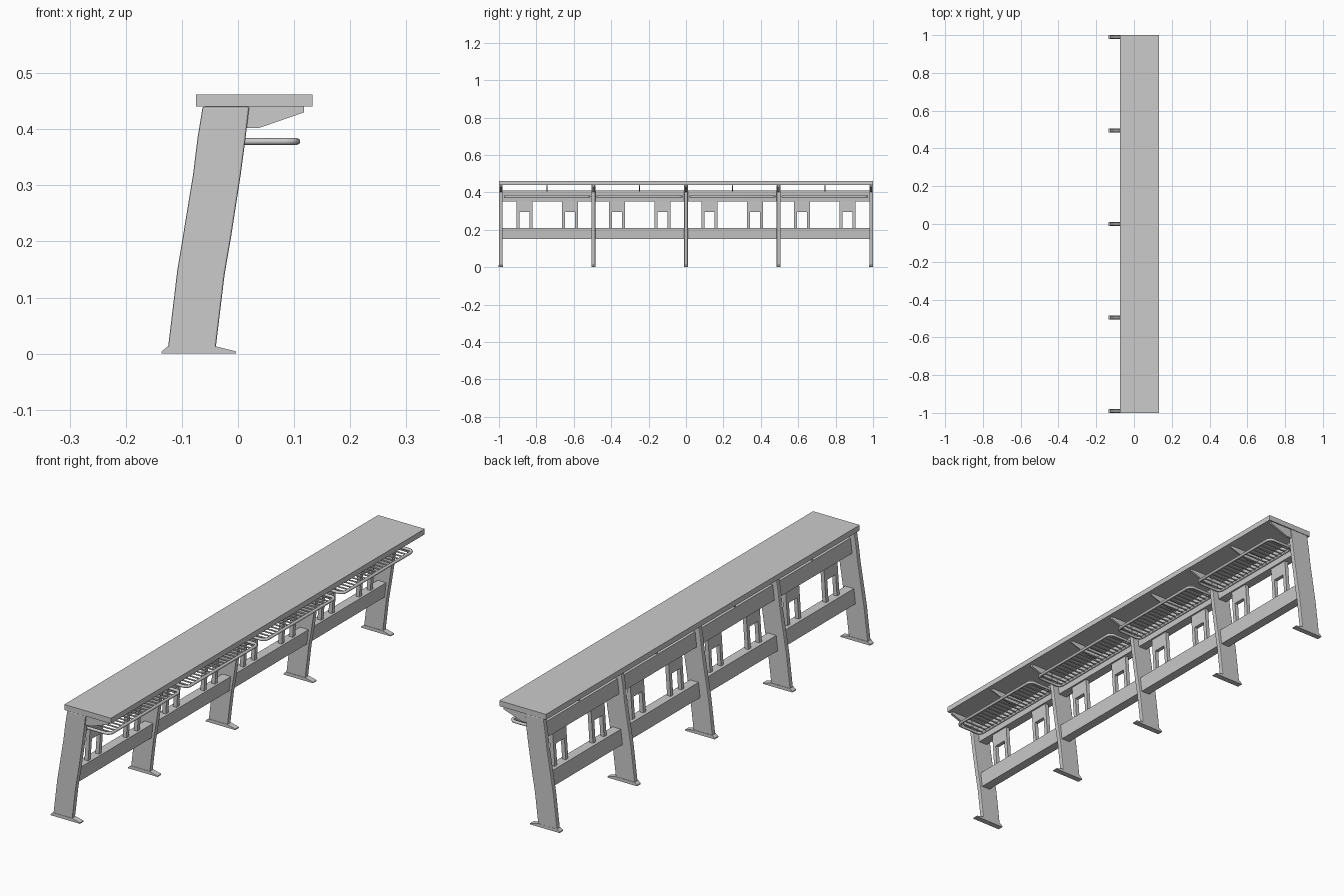
import bpy, bmesh
from math import sin, cos, pi
from mathutils import Vector

if "Cube" in bpy.data.objects:
    bpy.data.objects.remove(bpy.data.objects["Cube"])


def mesh_object(name, bm):
    bmesh.ops.recalc_face_normals(bm, faces=bm.faces)
    me = bpy.data.meshes.new(name)
    bm.to_mesh(me)
    bm.free()
    ob = bpy.data.objects.new(name, me)
    bpy.context.collection.objects.link(ob)
    return ob


def extrude_y(name, profile, y0, y1, bevel=0):
    """Extrude an (x, z) outline along y."""
    bm = bmesh.new()
    face = bm.faces.new([bm.verts.new((x, y0, z)) for x, z in profile])
    ext = bmesh.ops.extrude_face_region(bm, geom=[face])
    vs = [v for v in ext["geom"] if isinstance(v, bmesh.types.BMVert)]
    bmesh.ops.translate(bm, vec=(0, y1 - y0, 0), verts=vs)
    ob = mesh_object(name, bm)
    if bevel:
        m = ob.modifiers.new("Bevel", "BEVEL")
        m.width, m.segments, m.limit_method = bevel, 2, "ANGLE"
    return ob


def wire(name, paths, radius, cyclic=False):
    """Round rods following lists of points."""
    cu = bpy.data.curves.new(name, "CURVE")
    cu.dimensions = "3D"
    cu.bevel_depth = radius
    cu.bevel_resolution = 2
    cu.use_fill_caps = True
    for pts in paths:
        sp = cu.splines.new("POLY")
        sp.points.add(len(pts) - 1)
        for p, co in zip(sp.points, pts):
            p.co = (*co, 1)
        sp.use_cyclic_u = cyclic
    ob = bpy.data.objects.new(name, cu)
    bpy.context.collection.objects.link(ob)
    return ob


def rounded_loop(x0, x1, y0, y1, z, r):
    pts = []
    corners = [(x1 - r, y1 - r), (x0 + r, y1 - r), (x0 + r, y0 + r), (x1 - r, y0 + r)]
    for i, (cx, cy) in enumerate(corners):
        for k in range(6):
            a = pi / 2 * (i + k / 5)
            pts.append((cx + r * cos(a), cy + r * sin(a), z))
    return pts


# Bench top
extrude_y("bench_top", [(-0.075, 0.44), (0.133, 0.44), (0.133, 0.462), (-0.075, 0.462)], -1, 1)

LEG = [(-0.125, 0.008), (-0.04, 0.008), (-0.024, 0.14), (-0.012, 0.21), (0.005, 0.32),
       (0.013, 0.38), (0.02, 0.44), (-0.063, 0.44), (-0.072, 0.385), (-0.08, 0.32),
       (-0.098, 0.21), (-0.108, 0.15)]
FOOT = [(-0.136, 0), (-0.004, 0), (-0.004, 0.004), (-0.04, 0.013), (-0.125, 0.013), (-0.136, 0.004)]
BRACKET = [(0.0, 0.44), (0.0, 0.402), (0.037, 0.402), (0.118, 0.43), (0.118, 0.44)]

# Legs with feet and seat brackets
leg_ys = [-0.99, -0.495, 0, 0.495, 0.99]
for i, y in enumerate(leg_ys):
    extrude_y(f"leg_{i}", LEG, y - 0.01, y + 0.01, 0.003)
    extrude_y(f"foot_{i}", FOOT, y - 0.0115, y + 0.0105 if i == 4 else y + 0.0115)
    extrude_y(f"leg_bracket_{i}", BRACKET, y - 0.005, y + 0.005)

for i in range(4):
    y0, y1 = leg_ys[i] + 0.01, leg_ys[i + 1] - 0.01
    mid = (y0 + y1) / 2

    # Rails between the legs
    extrude_y(f"lower_rail_{i}", [(-0.07, 0.15), (-0.032, 0.15), (-0.025, 0.21), (-0.063, 0.21)], y0, y1)
    extrude_y(f"upper_rail_{i}", [(-0.055, 0.35), (-0.017, 0.35), (-0.01, 0.41), (-0.048, 0.41)], y0, y1)

    # Thin support under the middle of each bay
    extrude_y(f"middle_bracket_{i}", [(-0.045, 0.44), (-0.045, 0.405), (0.037, 0.405),
                                      (0.118, 0.43), (0.118, 0.44)], mid - 0.0025, mid + 0.0025)

    # Arched uprights joining the rails
    for j, side in enumerate((-1, 1)):
        c = mid + side * 0.122
        bm = bmesh.new()
        w, o = 0.043, 0.027
        outline = [(-w, 0.205), (-w, 0.355), (w, 0.355), (w, 0.205),
                   (o, 0.205), (o, 0.295), (-o, 0.295), (-o, 0.205)]
        skew = lambda z: -0.05 + (z - 0.205) * 0.07
        f = bm.faces.new([bm.verts.new((skew(z), c + y, z)) for y, z in outline])
        ext = bmesh.ops.extrude_face_region(bm, geom=[f])
        vs = [v for v in ext["geom"] if isinstance(v, bmesh.types.BMVert)]
        bmesh.ops.translate(bm, vec=Vector((0.016, 0, 0)), verts=vs)
        mesh_object(f"upright_{i}_{j}", bm)

    # Shoe rack: tube frame and cross rods
    b0, b1 = y0 + 0.006, y1 - 0.006
    wire(f"rack_frame_{i}", [rounded_loop(-0.012, 0.105, b0 + 0.006, b1 - 0.006, 0.378, 0.02)], 0.006, True)
    n = 20
    rods = []
    for k in range(1, n):
        y = b0 + (b1 - b0) * k / n
        rods.append([(-0.02, y, 0.378), (0.105, y, 0.378)])
    wire(f"rack_rods_{i}", rods, 0.003)

# Smooth the round rods
bpy.context.view_layer.update()
racks = [o for o in bpy.data.objects if o.type == "CURVE"]
for o in racks:
    for sp in o.data.splines:
        sp.use_smooth = True
